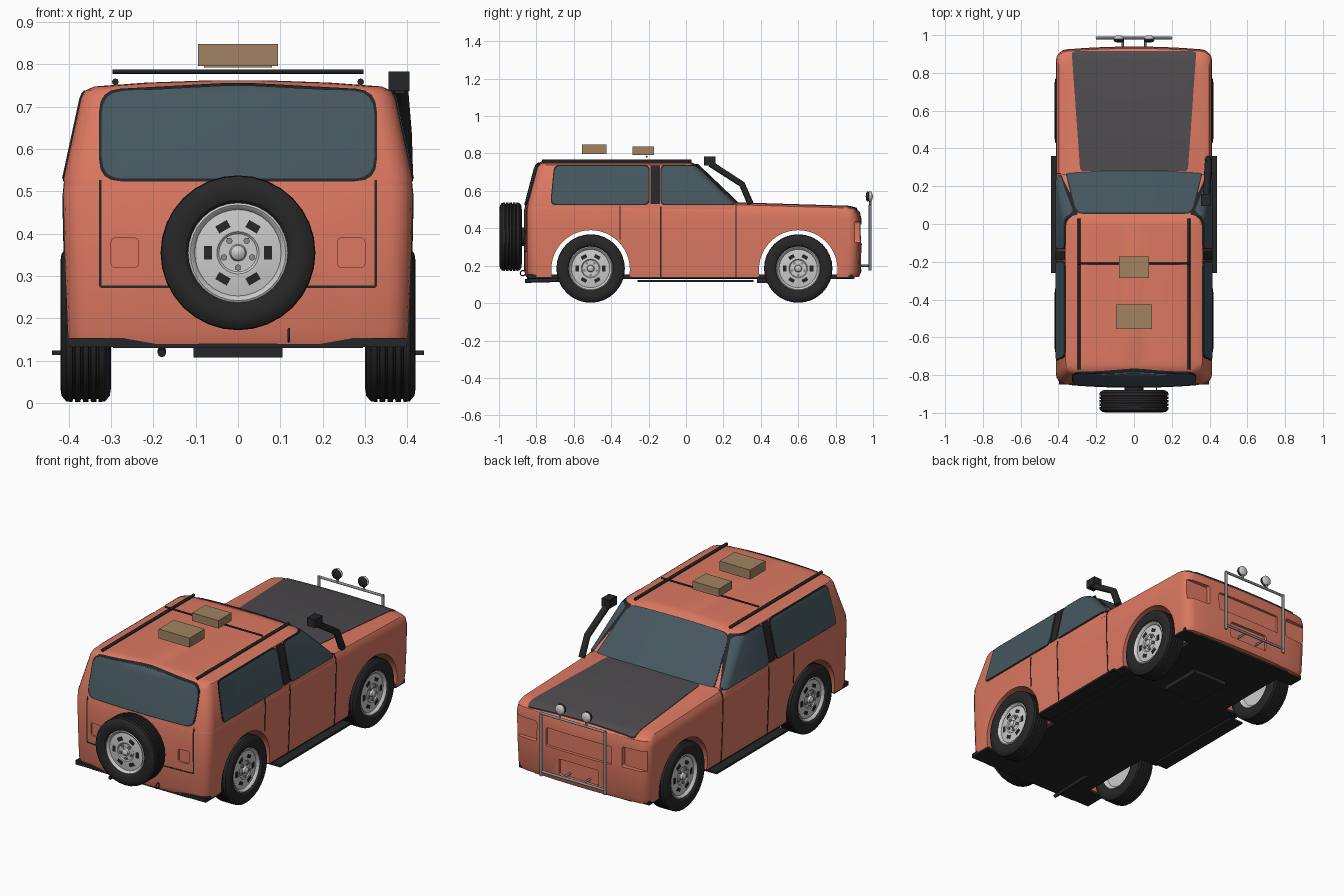
import bpy, bmesh, math
from mathutils import Matrix, Vector

if "Cube" in bpy.data.objects:
    bpy.data.objects.remove(bpy.data.objects["Cube"])


def material(name, r, g, b):
    m = bpy.data.materials.new(name)
    m.diffuse_color = (r, g, b, 1)
    m.use_nodes = True
    m.node_tree.nodes["Principled BSDF"].inputs["Base Color"].default_value = m.diffuse_color
    return m


RED = material("paint", 0.72, 0.19, 0.12)
GLASS = material("glass", 0.06, 0.095, 0.115)
DARK = material("trim", 0.018, 0.019, 0.02)
HOOD = material("hood_grey", 0.075, 0.07, 0.075)
TYRE = material("rubber", 0.02, 0.02, 0.021)
ALLOY = material("alloy", 0.52, 0.54, 0.53)
STEEL = material("steel", 0.25, 0.26, 0.27)
TAN = material("crate", 0.36, 0.23, 0.12)


def add(name, bm, mat, matrix=None):
    bmesh.ops.recalc_face_normals(bm, faces=bm.faces)
    me = bpy.data.meshes.new(name)
    bm.to_mesh(me)
    bm.free()
    return place(name, me, mat, matrix)


def place(name, me, mat, matrix=None):
    ob = bpy.data.objects.new(name, me)
    bpy.context.collection.objects.link(ob)
    if matrix:
        ob.matrix_world = matrix
    me.materials.clear()
    me.materials.append(mat)
    smooth(me)
    return ob


def smooth(me):
    me.shade_smooth()
    me.set_sharp_from_angle(angle=math.radians(32))


def box(name, x, y, z, mat):
    bm = bmesh.new()
    bmesh.ops.create_cube(bm, size=1)
    for v in bm.verts:
        v.co = [(a[0] + a[1]) / 2 + c * (a[1] - a[0]) for a, c in zip((x, y, z), v.co)]
    return add(name, bm, mat)


def tube(name, pts, radius, mat, res=2):
    cu = bpy.data.curves.new(name, 'CURVE')
    cu.dimensions = '3D'
    cu.bevel_depth, cu.bevel_resolution, cu.use_fill_caps = radius, res, True
    sp = cu.splines.new('POLY')
    sp.points.add(len(pts) - 1)
    for p, co in zip(sp.points, pts):
        p.co = (*co, 1)
    cu.materials.append(mat)
    ob = bpy.data.objects.new(name, cu)
    bpy.context.collection.objects.link(ob)
    return ob


def rounded(pts, r):
    """Round every corner of a 2D outline."""
    out, P = [], [Vector(p) for p in pts]
    for i, p in enumerate(P):
        a, b = P[i - 1] - p, P[(i + 1) % len(P)] - p
        a = p + a.normalized() * min(r, a.length * 0.45)
        b = p + b.normalized() * min(r, b.length * 0.45)
        out += [a * (1 - t) ** 2 + p * 2 * t * (1 - t) + b * t * t for t in (0, 0.25, 0.5, 0.75, 1)]
    return out


def prism(name, pts, axis, d0, d1, mat=DARK, r=0.0):
    pts = rounded(pts, r) if r else pts
    co = {'x': lambda a, b, d: (d, a, b), 'y': lambda a, b, d: (a, d, b), 'z': lambda a, b, d: (a, b, d)}[axis]
    bm = bmesh.new()
    lo, hi = [[bm.verts.new(co(p[0], p[1], d)) for p in pts] for d in (d0, d1)]
    bm.faces.new(lo)
    bm.faces.new(hi)
    for i in range(len(pts)):
        bm.faces.new((lo[i - 1], lo[i], hi[i], hi[i - 1]))
    return add(name, bm, mat)


def boolean(ob, cutter, op):
    mod = ob.modifiers.new("cut", 'BOOLEAN')
    mod.operation, mod.object, mod.solver = op, cutter, 'EXACT'
    bpy.context.view_layer.update()
    me = bpy.data.meshes.new_from_object(ob.evaluated_get(bpy.context.evaluated_depsgraph_get()))
    mat = ob.data.materials[0]
    ob.modifiers.clear()
    ob.data = me
    me.materials.clear()
    me.materials.append(mat)
    smooth(me)
    bpy.data.objects.remove(cutter)


# Shell sections: height, rear y, nose y, half width
LOWER = [(0.14, -0.835, 0.905, 0.40), (0.17, -0.845, 0.917, 0.403), (0.34, -0.845, 0.92, 0.41),
         (0.47, -0.845, 0.917, 0.413), (0.505, -0.835, 0.91, 0.409), (0.525, -0.82, 0.89, 0.398),
         (0.535, -0.80, 0.85, 0.37)]
CABIN = [(0.50, -0.843, 0.297, 0.410), (0.53, -0.84, 0.265, 0.412), (0.72, -0.79, 0.066, 0.371),
         (0.738, -0.78, 0.042, 0.362), (0.748, -0.765, 0.02, 0.34), (0.757, -0.745, 0.0, 0.22),
         (0.762, -0.73, -0.02, 0.08)]


def shell(name, rings, tilt, grow, mat):
    """Loft of rounded rectangles with bowed ends."""
    bm, loops = bmesh.new(), []
    for k, (z, y0, y1, w) in enumerate(rings):
        y0, y1, w = y0 - grow, y1 + grow, w + grow
        z += grow if k > 2 else 0
        r, pts = min(0.05, w * 0.5), []
        for cx, cy, a0 in ((1, 1, 0), (-1, 1, 90), (-1, -1, 180), (1, -1, 270)):
            for i in range(5):
                a = math.radians(a0 + i * 22.5)
                pts.append((cx * (w - r) + r * math.cos(a), (y1 - r if cy > 0 else y0 + r) + r * math.sin(a), cy))
            if a0 in (0, 180):
                pts += [(cx * (w - r) * (1 - i / 4), y1 if cy > 0 else y0, cy) for i in range(1, 8)]
        loop = []
        for x, y, s in pts:
            y += s * 0.02 * (1 - (x / w) ** 2)
            loop.append(bm.verts.new((x, y, z - tilt * (y - 0.3) * max(0, (z - 0.14) / 0.39))))
        loops.append(loop)
    for a, b in zip(loops, loops[1:]):
        for i in range(len(a)):
            bm.faces.new((a[i - 1], a[i], b[i], b[i - 1]))
    bm.faces.new(loops[0])
    bm.faces.new(loops[-1])
    return add(name, bm, mat)


def skin(name, part, pts, axis, d0, d1, mat, grow=0.003, r=0.0):
    """Panel that follows the shell: grown shell clipped by an outline."""
    ob = shell(name, LOWER if part == 'lower' else CABIN, 0.03 if part == 'lower' else 0, grow, mat)
    boolean(ob, prism("clip", pts, axis, d0, d1, r=r), 'INTERSECT')
    return ob


def window(name, pts, axis, d0, d1, r):
    lo, hi = [[f(p[i] for p in pts) for i in (0, 1)] for f in (min, max)]
    big = [[(lo[i] + hi[i]) / 2 + (p[i] - (lo[i] + hi[i]) / 2) * (1 + 0.012 / (hi[i] - lo[i])) for i in (0, 1)]
           for p in pts]
    skin(name + "_seal", 'cabin', big, axis, d0, d1, DARK, 0.002, r)
    skin(name, 'cabin', pts, axis, d0, d1, GLASS, 0.004, r)


def seam(name, part, p, q, axis, d0, d1):
    p, q = Vector(p), Vector(q)
    n = (q - p).orthogonal().normalized() * 0.003
    skin(name, part, [p + n, q + n, q - n, p - n], axis, d0, d1, DARK, 0.002)


def rect(a0, a1, b0, b1):
    return [(a0, b0), (a1, b0), (a1, b1), (a0, b1)]


# Body with wheel arches and pressed recesses
body = shell("lower_body", LOWER, 0.03, 0, RED)
shell("cabin", CABIN, 0, 0, RED)
AXLES = (-0.51, 0.60)
for y in AXLES:
    circle = [(y + 0.21 * math.cos(a * math.pi / 24), 0.18 + 0.21 * math.sin(a * math.pi / 24)) for a in range(48)]
    boolean(body, prism("arch_cut", circle, 'x', -0.6, 0.6), 'DIFFERENCE')
recesses = [(rect(-0.20, 0.20, 0.32, 0.42), 0.922, 1.1), (rect(-0.12, 0.12, 0.18, 0.27), 0.922, 1.1)]
for s in (-1, 1):
    recesses.append((rect(*sorted((s * 0.26, s * 0.45)), 0.325, 0.435), 0.904, 1.1))
    recesses.append((rect(*sorted((s * 0.235, s * 0.30)), 0.32, 0.39), -1.1, -0.846))
for pts, d0, d1 in recesses:
    boolean(body, prism("recess_cut", pts, 'y', d0, d1, r=0.012), 'DIFFERENCE')

# Glass, hood and door lines
skin("hood_panel", 'lower', [(-0.285, 0.28), (0.285, 0.28), (0.33, 0.915), (-0.33, 0.915)], 'z', 0.45, 0.6, HOOD, r=0.02)
window("windscreen", [(-0.362, 0.287), (0, 0.31), (0.362, 0.287), (0.305, 0.06), (-0.305, 0.06)], 'z', 0.52, 0.9, 0.04)
window("rear_window", [(-0.322, 0.53), (0.322, 0.53), (0.322, 0.735), (0, 0.752), (-0.322, 0.735)], 'y', -1, -0.74, 0.05)
for s, side in ((-1, "left"), (1, "right")):
    d = sorted((s * 0.3, s * 0.5))
    window(side + "_back_glass", [(-0.72, 0.53), (-0.20, 0.53), (-0.20, 0.733), (-0.70, 0.733)], 'x', *d, 0.03)
    window(side + "_door_glass", [(-0.13, 0.53), (0.262, 0.53), (0.06, 0.733), (-0.13, 0.733)], 'x', *d, 0.025)
    skin(side + "_pillar", 'cabin', rect(-0.19, -0.14, 0.53, 0.735), 'x', *d, DARK)
    for y, z in ((-0.135, 0.14), (0.267, 0.14), (-0.352, 0.34)):
        seam(side + "_door_seam", 'lower', (y, z), (y, 0.53), 'x', *d)
    seam(side + "_tailgate_seam", 'lower', (s * 0.325, 0.275), (s * 0.325, 0.53), 'y', -1, -0.8)
seam("tailgate_bottom_seam", 'lower', (-0.325, 0.275), (0.325, 0.275), 'y', -1, -0.8)

# Underside, running boards, tow eye, exhaust
box("floor", (-0.295, 0.295), (-0.85, 0.90), (0.13, 0.152), DARK)
for name, y in (("rear_skirt", (-0.85, -0.725)), ("sill", (-0.295, 0.385)), ("front_skirt", (0.805, 0.89))):
    box(name, (-0.398, 0.398), y, (0.132, 0.154), DARK)
box("skid_plate", (-0.105, 0.105), (0.38, 0.62), (0.107, 0.131), DARK)
for s in (-1, 1):
    box("running_board", sorted((s * 0.36, s * 0.44)), (-0.26, 0.36), (0.113, 0.124), DARK)
ring = [(0.12, -0.872 + 0.014 * math.cos(a * math.pi / 8), 0.16 + 0.014 * math.sin(a * math.pi / 8)) for a in range(17)]
tube("tow_eye", ring, 0.003, DARK)
tube("exhaust", [(-0.18, -0.86, 0.118), (-0.18, -0.6, 0.125)], 0.010, DARK)


# Wheels: lathed about x, outer face towards +x
def lathe(profile, steps=32):
    bm = bmesh.new()
    vs = [bm.verts.new((x, 0, r)) for x, r in profile]
    es = [bm.edges.new(e) for e in zip(vs, vs[1:])]
    bmesh.ops.spin(bm, geom=vs + es, cent=(0, 0, 0), axis=(1, 0, 0), angle=math.tau, steps=steps)
    bmesh.ops.remove_doubles(bm, verts=bm.verts, dist=1e-5)
    return bm


def studs(count, radius, size, sides, phase):
    bm = bmesh.new()
    for i in range(count):
        turn = Matrix.Rotation(phase + i * math.tau / count, 4, 'X') @ Matrix.Translation((size[0], radius, 0))
        if sides == 4:
            bmesh.ops.create_cube(bm, size=1, matrix=turn @ Matrix.Diagonal((0.01, size[1], size[2], 1)))
        else:
            bmesh.ops.create_cone(bm, cap_ends=True, segments=sides, radius1=size[1], radius2=size[1], depth=size[2],
                                  matrix=turn @ Matrix.Rotation(math.pi / 2, 4, 'Y'))
    return bm


tread = [(-0.046, 0.181)]
for g in (-0.028, -0.0093, 0.0093, 0.028):
    tread += [(g - 0.003, 0.183), (g - 0.002, 0.175), (g + 0.002, 0.175), (g + 0.003, 0.183)]
wall = [(-0.040, 0.112), (-0.054, 0.125), (-0.060, 0.148), (-0.057, 0.168)]
tyre = wall + tread + [(0.046, 0.181)] + [(-x, r) for x, r in reversed(wall)] + [wall[0]]
rim = [(-0.03, 0), (-0.03, 0.10), (-0.046, 0.116), (0.046, 0.118), (0.049, 0.113), (0.044, 0.106), (0.036, 0.102),
       (0.040, 0.075), (0.042, 0.05), (0.037, 0.045), (0.037, 0.02), (0.050, 0.017), (0.056, 0.008), (0.058, 0)]
wheel_parts = [("tyre", lathe(tyre), TYRE), ("rim", lathe(rim), ALLOY),
               ("rim_slots", studs(6, 0.071, (0.0372, 0.019, 0.031), 4, 0), DARK),
               ("wheel_nuts", studs(5, 0.035, (0.039, 0.008, 0.012), 6, math.pi * 1.5), STEEL)]
spots = [Matrix.Translation((0.36, y, 0.185)) for y in AXLES]
spots += [Matrix.Translation((-0.36, y, 0.185)) @ Matrix.Rotation(math.pi, 4, 'Z') for y in AXLES]
spots.append(Matrix.Translation((0, -0.938, 0.355)) @ Matrix.Rotation(-math.pi / 2, 4, 'Z'))
for name, bm, mat in wheel_parts:
    first = add(name, bm, mat, spots[0])
    for i, m in enumerate(spots[1:]):
        place("spare_" + name if i == 3 else name, first.data, mat, m)
tube("spare_mount", [(0, -0.92, 0.355), (0, -0.85, 0.355)], 0.05, DARK, 4)

# Roof rails, crossbar and crates
for s in (-1, 1):
    tube("roof_rail", [(s * 0.29, -0.77, 0.759), (s * 0.29, 0.03, 0.759)], 0.008, DARK)
tube("roof_crossbar", [(-0.297, -0.21, 0.783), (0.297, -0.21, 0.783)], 0.005, DARK)
box("front_crate", (-0.08, 0.08), (-0.285, -0.172), (0.793, 0.837), TAN)
box("rear_crate", (-0.094, 0.094), (-0.557, -0.425), (0.796, 0.848), TAN)

# Snorkel
tube("snorkel_pipe", [(0.383, 0.13, 0.745), (0.392, 0.30, 0.635), (0.395, 0.345, 0.53)], 0.019, DARK, 1)
box("snorkel_head", (0.356, 0.405), (0.095, 0.158), (0.737, 0.783), DARK)

# Bull bar with lamps
for s in (-1, 1):
    tube("bull_bar_upright", [(s * 0.195, 0.985, 0.175), (s * 0.195, 0.985, 0.525)], 0.008, STEEL)
    tube("bull_bar_strut", [(s * 0.06, 0.985, 0.2), (s * 0.06, 0.91, 0.2)], 0.006, STEEL)
    tube("lamp_post", [(s * 0.08, 0.985, 0.52), (s * 0.08, 0.985, 0.56)], 0.006, STEEL)
    for name, mat, y, sc in (("lamp", ALLOY, 0.985, 0.5), ("lamp_back", DARK, 0.972, 0.4)):
        bm = bmesh.new()
        bmesh.ops.create_uvsphere(bm, u_segments=16, v_segments=8, radius=0.028)
        add(name, bm, mat, Matrix.Translation((s * 0.08, y, 0.57)) @ Matrix.Diagonal((1, sc, 1, 1)))
for z in (0.2, 0.52):
    tube("bull_bar_cross", [(-0.2, 0.985, z), (0.2, 0.985, z)], 0.007, STEEL)
